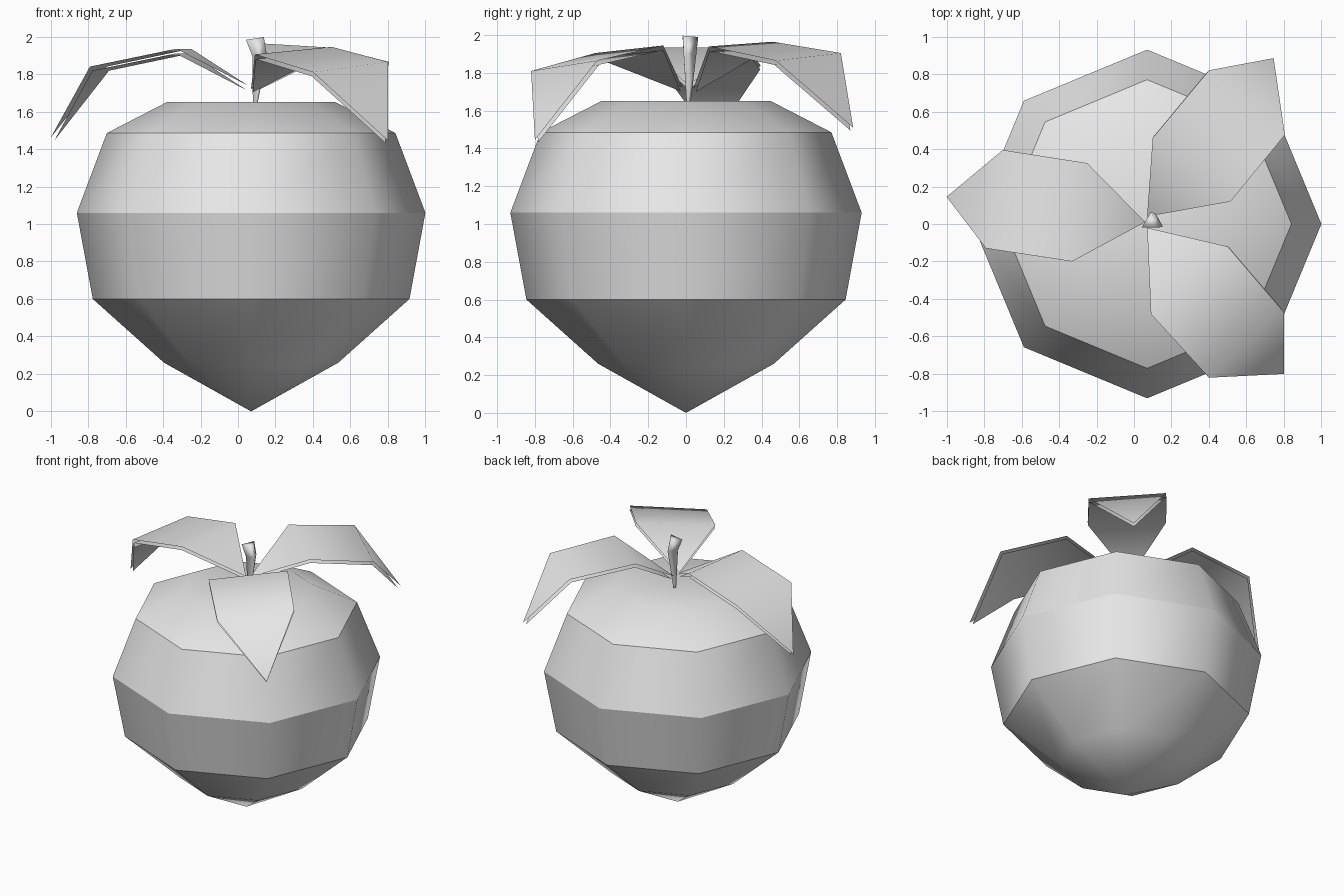
import bpy, bmesh, math
from mathutils import Vector

cube = bpy.data.objects.get("Cube")
if cube:
    bpy.data.objects.remove(cube, do_unlink=True)

GREY = (0.8, 0.8, 0.8, 1)
grey = bpy.data.materials.new("light grey")
grey.use_nodes = True
grey.diffuse_color = GREY
grey.node_tree.nodes["Principled BSDF"].inputs["Base Color"].default_value = GREY


def finish(name, bm):
    for f in bm.faces:
        f.smooth = True
    mesh = bpy.data.meshes.new(name)
    bm.to_mesh(mesh)
    bm.free()
    mesh.materials.append(grey)
    obj = bpy.data.objects.new(name, mesh)
    bpy.context.collection.objects.link(obj)
    return obj


def ring(bm, centre, radius, sides, start, tilt=0):
    verts = []
    for i in range(sides):
        a = start + math.tau * i / sides
        off = Vector((math.cos(a), math.sin(a), tilt * math.cos(a))) * radius
        verts.append(bm.verts.new(Vector(centre) + off))
    return verts


def bridge(bm, low, high):
    n = len(low)
    for i in range(n):
        j = (i + 1) % n
        bm.faces.new((low[i], low[j], high[j], high[i]))


def cap(bm, loop, point, up):
    tip = bm.verts.new(point)
    for i, v in enumerate(loop):
        w = loop[(i + 1) % len(loop)]
        bm.faces.new((v, w, tip) if up else (w, v, tip))


# Fruit: eight-sided lathe, smooth around, creased between the main bands
AXIS = 0.07
PROFILE = [(0.465, 0.26), (0.845, 0.6), (0.93, 1.06), (0.77, 1.485), (0.45, 1.65)]
bm = bmesh.new()
loops = [ring(bm, (AXIS, 0, z), r, 8, 0) for r, z in PROFILE]
for low, high in zip(loops, loops[1:]):
    bridge(bm, low, high)
cap(bm, loops[0], (AXIS, 0, 0), False)
cap(bm, loops[-1], (AXIS, 0, 1.61), True)
for loop in loops[1:4]:
    for i, v in enumerate(loop):
        bm.edges.get((v, loop[(i + 1) % 8])).smooth = False
finish("fruit_body", bm)

# Stem: bent three-sided taper, wide at the top
bm = bmesh.new()
STEM = [((0.09, 0.01, 1.62), 0.012, 0), ((0.115, 0.01, 1.9), 0.045, 0.1),
        ((0.09, 0.01, 1.99), 0.055, 0.15)]
loops = [ring(bm, c, r, 3, math.pi / 2, t) for c, r, t in STEM]
for low, high in zip(loops, loops[1:]):
    bridge(bm, low, high)
bm.faces.new(loops[-1])
finish("stem", bm)

# Leaves: base, inner pair, outer pair and tip, as two thin open sheets
LEAVES = {
    "right_leaf": [(0.06, 0.01, 1.735), (-0.25, 0.325, 1.935), (-0.33, -0.2, 1.935),
                   (-0.7, 0.395, 1.84), (-0.79, -0.13, 1.84), (-1, 0.145, 1.46)],
    "back_left_leaf": [(0.07, 0.04, 1.72), (0.515, 0.12, 1.94), (0.1, 0.46, 1.965),
                       (0.805, 0.475, 1.865), (0.4, 0.82, 1.905), (0.745, 0.885, 1.51)],
    "front_left_leaf": [(0.07, -0.02, 1.725), (0.09, -0.48, 1.905), (0.5, -0.12, 1.945),
                        (0.4, -0.82, 1.81), (0.8, -0.47, 1.865), (0.8, -0.8, 1.445)],
}
for name, points in LEAVES.items():
    bm = bmesh.new()
    base, a, b, c, d, tip = [bm.verts.new(p) for p in points]
    for face in ((base, a, b), (a, c, d, b), (c, tip, d)):
        bm.faces.new(face)
    bm.normal_update()
    if sum(f.normal.z for f in bm.faces) < 0:
        bmesh.ops.reverse_faces(bm, faces=bm.faces[:])
    leaf = finish(name, bm)
    solid = leaf.modifiers.new("thickness", "SOLIDIFY")
    solid.thickness = 0.025
    solid.offset = -1
    solid.use_rim = False
